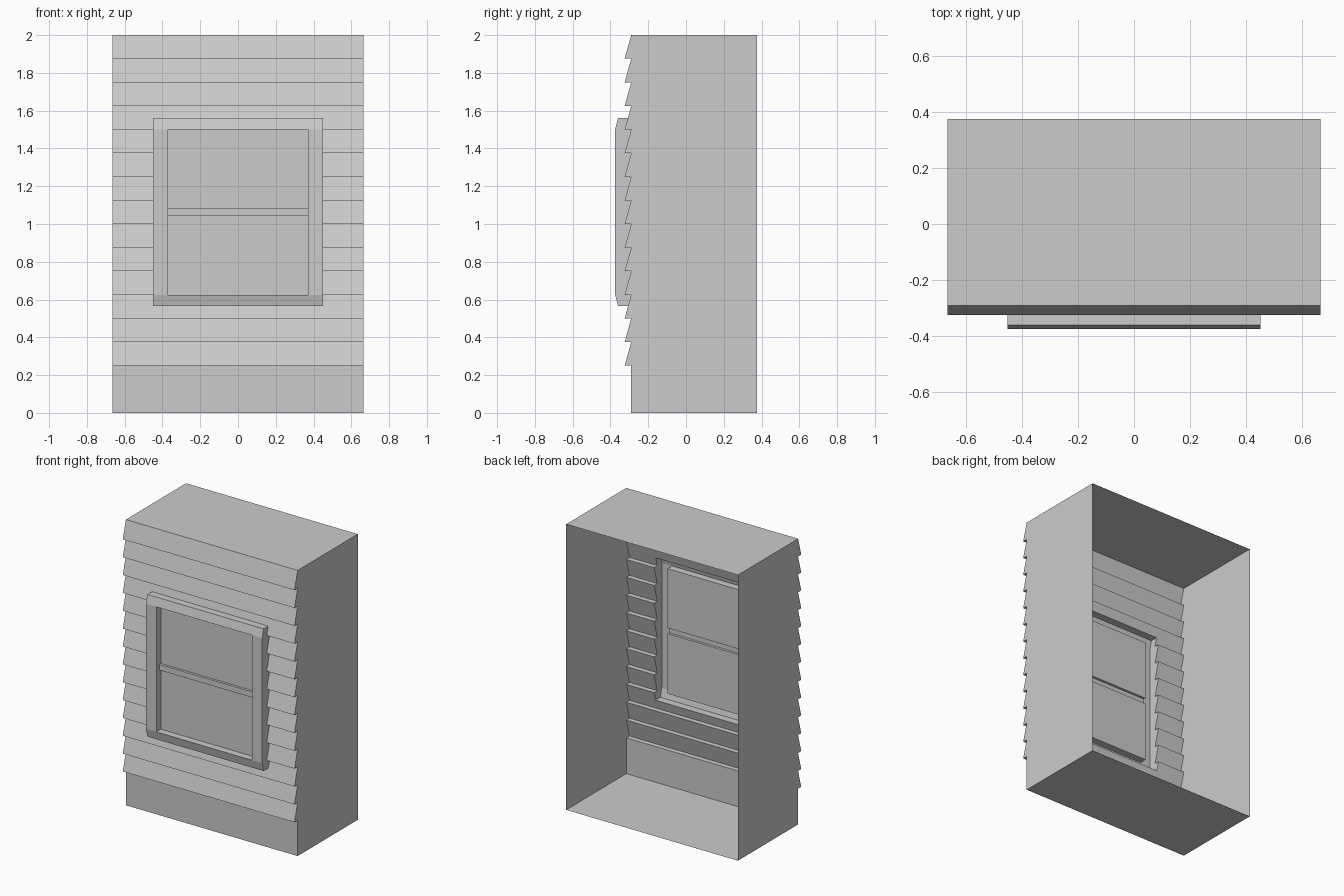
import bpy

if "Cube" in bpy.data.objects:
    bpy.data.objects.remove(bpy.data.objects["Cube"])

HALF_W, BACK = 0.665, 0.375           # wall half width and open back plane
WALL_Y, LIP_Y = -0.29, -0.325         # siding board top and lower lip
HOLE_X, HOLE_B, HOLE_T = 0.45, 0.565, 1.56
OPEN_X, OPEN_B, OPEN_T = 0.37, 0.625, 1.50
BEVEL_Y, CASE_Y, GLASS_Y, RAIL_Y = -0.36, -0.375, -0.325, -0.342
BOARD = 0.125


def sheet(parts, profile, x0, x1):
    """Sweep a bottom-to-top (y, z) profile from x0 to x1."""
    for (ya, za), (yb, zb) in zip(profile, profile[1:]):
        parts.append([(x0, ya, za), (x1, ya, za), (x1, yb, zb), (x0, yb, zb)])


def caps(parts, outline, x, inward=False):
    """Mirrored pair of flat faces at -x and +x."""
    for side in (-1, 1):
        face = [(side * x, y, z) for y, z in outline]
        parts.append(face if (side < 0) != inward else face[::-1])


def build(name, parts):
    verts, faces, index = [], [], {}
    for part in parts:
        face = []
        for p in part:
            key = tuple(round(c, 5) for c in p)
            if key not in index:
                index[key] = len(verts)
                verts.append(key)
            face.append(index[key])
        faces.append(face)
    mesh = bpy.data.meshes.new(name)
    mesh.from_pydata(verts, [], faces)
    mesh.update()
    obj = bpy.data.objects.new(name, mesh)
    bpy.context.collection.objects.link(obj)
    return obj


def siding_y(z):
    t = ((z - 0.25) % BOARD) / BOARD
    return LIP_Y + (WALL_Y - LIP_Y) * t


# Sawtooth siding profile, from plain base to top
siding = [(WALL_Y, 0.0), (WALL_Y, 0.25)]
for i in range(14):
    z = 0.25 + i * BOARD
    siding += [(LIP_Y, z), (WALL_Y, z + BOARD)]
hole_low = (siding_y(HOLE_B), HOLE_B)
hole_top = (siding_y(HOLE_T), HOLE_T)
below = [p for p in siding if p[1] < HOLE_B] + [hole_low]
above = [hole_top] + [p for p in siding if p[1] > HOLE_T]
behind = [hole_low] + [p for p in siding if HOLE_B < p[1] < HOLE_T] + [hole_top]

# Wall block: siding front, floor, roof and sides, open at the back
wall = []
outline = [(BACK, 0.0)] + siding + [(BACK, 2.0)]
sheet(wall, outline, -HALF_W, -HOLE_X)
sheet(wall, outline, HOLE_X, HALF_W)
sheet(wall, [(BACK, 0.0)] + below, -HOLE_X, HOLE_X)
sheet(wall, above + [(BACK, 2.0)], -HOLE_X, HOLE_X)
caps(wall, outline, HALF_W)
build("siding_wall", wall)

# Window casing: bevelled top and bottom, flat sides fitted to the siding
casing = []
low = [hole_low, (BEVEL_Y, HOLE_B), (CASE_Y, OPEN_B)]
top = [(CASE_Y, OPEN_T), (BEVEL_Y, HOLE_T), hole_top]
sheet(casing, low + top, -HOLE_X, -OPEN_X)
sheet(casing, low + top, OPEN_X, HOLE_X)
sheet(casing, low + [(GLASS_Y, OPEN_B)], -OPEN_X, OPEN_X)
sheet(casing, [(GLASS_Y, OPEN_T)] + top, -OPEN_X, OPEN_X)
caps(casing, low + top + behind[-2:0:-1], HOLE_X)

# Sash: two panes with a raised meeting rail, and the side reveals
sash = [(GLASS_Y, OPEN_B), (GLASS_Y, 1.045), (RAIL_Y, 1.045),
        (RAIL_Y, 1.085), (GLASS_Y, 1.085), (GLASS_Y, OPEN_T)]
caps(casing, [(CASE_Y, OPEN_B), (CASE_Y, OPEN_T)] + sash[::-1], OPEN_X, inward=True)
build("window_casing", casing)
panes = []
sheet(panes, sash, -OPEN_X, OPEN_X)
build("window_sash", panes)
